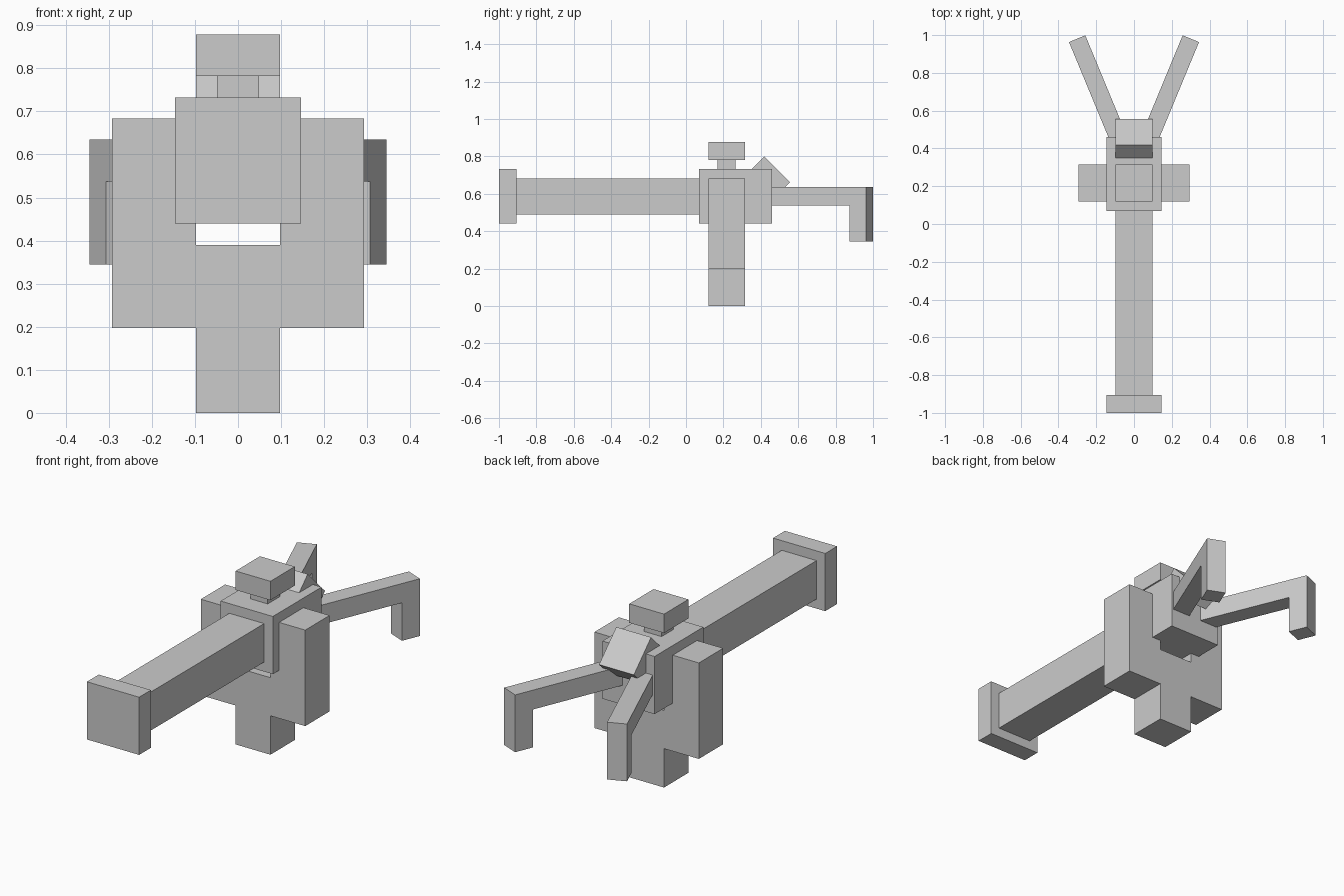
import bpy, bmesh, math
from mathutils import Matrix, Vector

if "Cube" in bpy.data.objects:
    bpy.data.objects.remove(bpy.data.objects["Cube"])


def box(name, x, y, z):
    """Axis-aligned block from (min, max) ranges."""
    profile = [(x[0], z[0]), (x[1], z[0]), (x[1], z[1]), (x[0], z[1])]
    return prism(name, profile, y[0], y[1])


def prism(name, profile, y0, y1, matrix=Matrix()):
    """Extrude an x-z profile along y, then place it with a matrix."""
    bm = bmesh.new()
    face = bm.faces.new([bm.verts.new((u, y0, v)) for u, v in profile])
    out = bmesh.ops.extrude_face_region(bm, geom=[face])
    moved = [g for g in out["geom"] if isinstance(g, bmesh.types.BMVert)]
    bmesh.ops.translate(bm, verts=moved, vec=(0, y1 - y0, 0))
    bmesh.ops.transform(bm, matrix=matrix, verts=bm.verts)
    bmesh.ops.recalc_face_normals(bm, faces=bm.faces)
    mesh = bpy.data.meshes.new(name)
    bm.to_mesh(mesh)
    bm.free()
    obj = bpy.data.objects.new(name, mesh)
    bpy.context.collection.objects.link(obj)
    return obj


U = 0.0975  # basic block unit

# Receiver, barrel and muzzle
box("receiver", (-1.5 * U, 1.5 * U), (0.07, 0.46), (0.44, 0.732))
box("barrel", (-U, U), (-0.91, 0.08), (0.488, 0.683))
box("muzzle", (-1.5 * U, 1.5 * U), (-1.0, -0.905), (0.44, 0.732))

# Forked mount with its foot
half = [(U, 0), (U, 0.197), (3 * U, 0.197), (3 * U, 0.683), (U, 0.683), (U, 0.39)]
prism("forked_mount", half + [(-x, z) for x, z in reversed(half)], 0.12, 0.315)

# Sight on top
box("sight_neck", (-U / 2, U / 2), (0.168, 0.265), (0.725, 0.785))
box("sight_head", (-U, U), (0.12, 0.315), (0.782, 0.878))

# Tilted rear block
rear = box("rear_block", (-U, U), (-U, U), (-U / 2, U / 2))
rear.location = (0, 0.453, 0.697)
rear.rotation_euler.x = math.radians(-45)

# Splayed handles with drop grips, mirrored; local x runs back along the arm
L = 0.59
arm = [(-L, 0.537), (-U, 0.537), (-U, 0.345), (0, 0.345), (0, 0.635), (-L, 0.635)]
place = Matrix.Translation(Vector((0.301, 0.981, 0))) @ Matrix.Rotation(math.radians(67.5), 4, "Z")
handles = prism("handles", arm, -U / 2 + 0.002, U / 2 - 0.002, place)
handles.modifiers.new("Mirror", "MIRROR").use_clip = False
